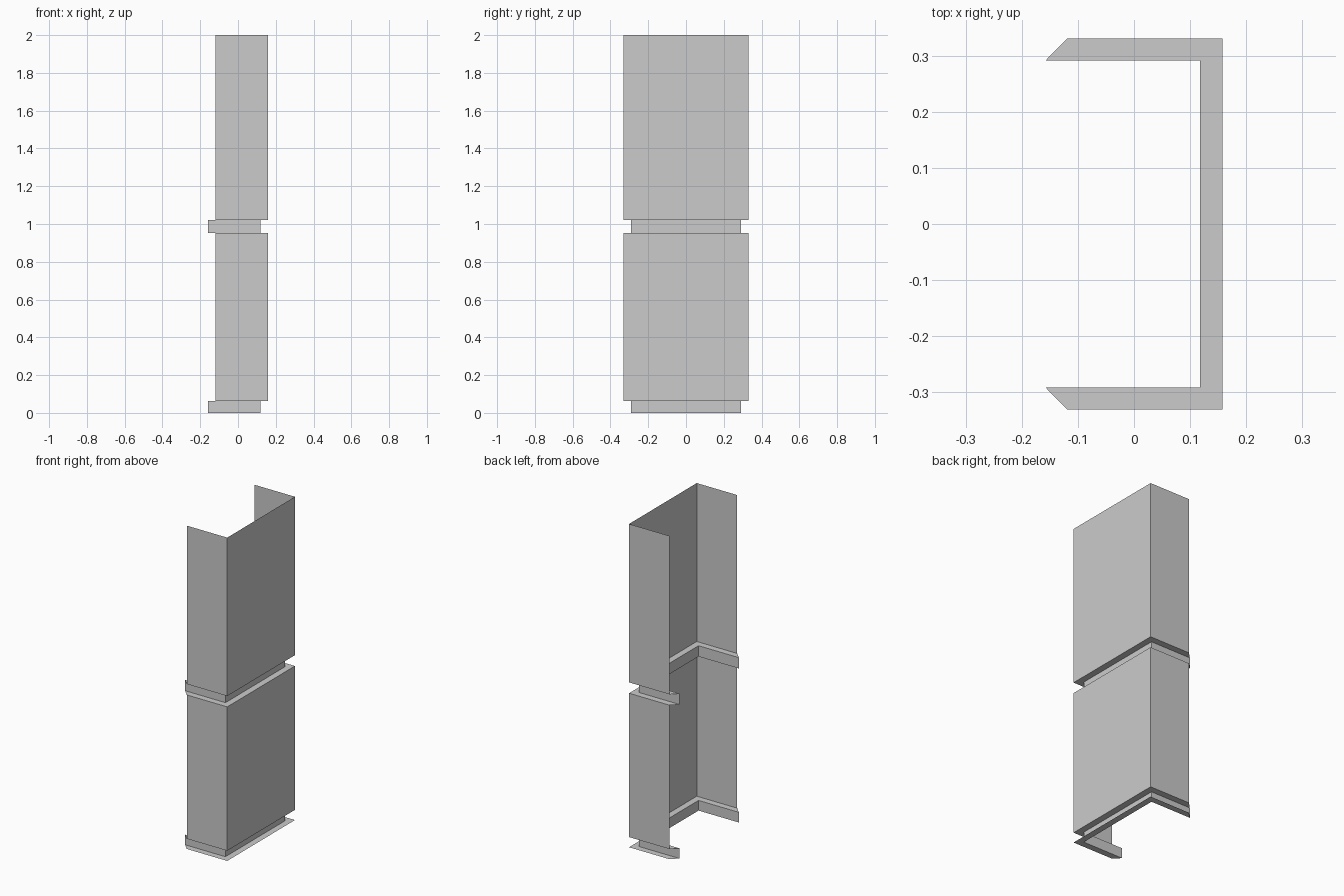
import bpy
import bmesh

if "Cube" in bpy.data.objects:
    bpy.data.objects.remove(bpy.data.objects["Cube"])

# U-shaped plan paths, open towards -x: protruding face and recessed groove
OUTER = [(-0.119, -0.331), (0.158, -0.331), (0.158, 0.331), (-0.119, 0.331)]
INNER = [(-0.158, -0.291), (0.118, -0.291), (0.118, 0.291), (-0.158, 0.291)]

# Vertical section of the sheet: bottom ledge, groove, panel, groove, panel
SECTION = [(OUTER, 0.0), (INNER, 0.0), (INNER, 0.063), (OUTER, 0.063),
           (OUTER, 0.953), (INNER, 0.953), (INNER, 1.02), (OUTER, 1.02),
           (OUTER, 2.0)]


def loft_sheet(name, section):
    """Bridge successive open paths into one thin, flat-shaded sheet."""
    bm = bmesh.new()
    rows = [[bm.verts.new((x, y, z)) for x, y in path] for path, z in section]
    for low, high in zip(rows, rows[1:]):
        for i in range(len(low) - 1):
            bm.faces.new((low[i], low[i + 1], high[i + 1], high[i]))
    mesh = bpy.data.meshes.new(name)
    bm.to_mesh(mesh)
    bm.free()
    obj = bpy.data.objects.new(name, mesh)
    bpy.context.collection.objects.link(obj)
    return obj


# Grooved wall cladding
loft_sheet("grooved_wall_end", SECTION)
